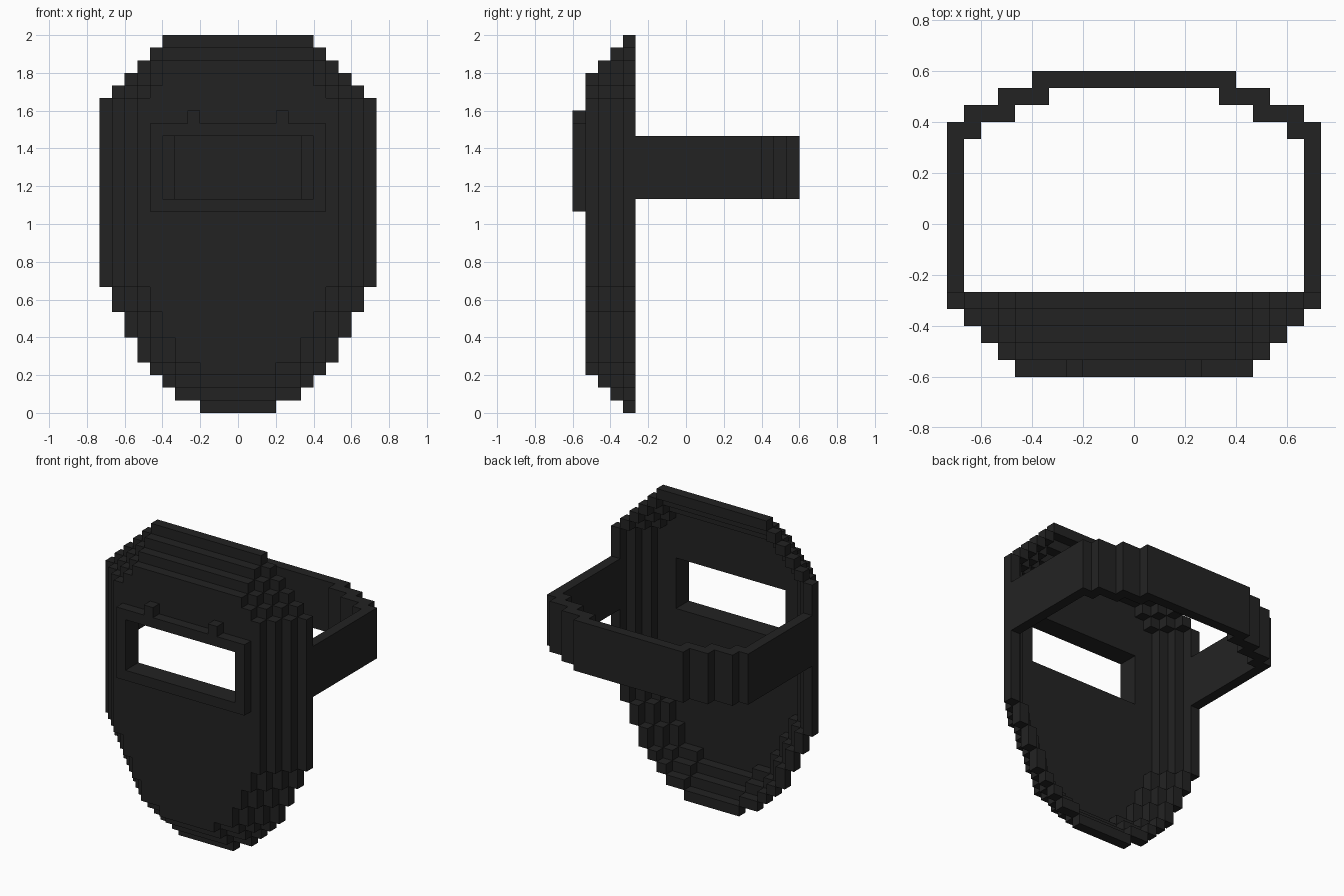
import bpy, bmesh
from mathutils import Vector

cube = bpy.data.objects.get("Cube")
if cube:
    bpy.data.objects.remove(cube, do_unlink=True)

U = 2 / 30  # one block

black = bpy.data.materials.new("charcoal black")
black.use_nodes = True
colour = (0.0165, 0.0165, 0.0165, 1)
black.diffuse_color = colour
bsdf = next(n for n in black.node_tree.nodes if n.type == 'BSDF_PRINCIPLED')
bsdf.inputs["Base Color"].default_value = colour
bsdf.inputs["Roughness"].default_value = 0.8


def finish(name, bm):
    """Turn a bmesh in block units into a flat-shaded object."""
    bmesh.ops.recalc_face_normals(bm, faces=bm.faces[:])
    bmesh.ops.scale(bm, vec=(U, U, U), verts=bm.verts[:])
    mesh = bpy.data.meshes.new(name)
    bm.to_mesh(mesh)
    bm.free()
    mesh.materials.append(black)
    obj = bpy.data.objects.new(name, mesh)
    bpy.context.scene.collection.objects.link(obj)
    return obj


def add_box(bm, lo, hi):
    lo, hi = Vector(lo), Vector(hi)
    verts = bmesh.ops.create_cube(bm, size=1)["verts"]
    bmesh.ops.scale(bm, vec=hi - lo, verts=verts)
    bmesh.ops.translate(bm, vec=(lo + hi) / 2, verts=verts)


def plate(name, loops, place, normal, a, b):
    """Extrude a flat outline (first loop) with holes (other loops) from a to b."""
    bm = bmesh.new()
    caps = [[], []]
    for loop in loops:
        ends = [[bm.verts.new(place(p, d)) for p in loop] for d in (a, b)]
        n = len(loop)
        for i in range(n):
            j = (i + 1) % n
            bm.faces.new((ends[0][i], ends[0][j], ends[1][j], ends[1][i]))
            for cap, ring in zip(caps, ends):
                cap.append(bm.edges.get((ring[i], ring[j])))
    for cap in caps:
        bmesh.ops.triangle_fill(bm, edges=cap, use_beauty=True, normal=normal)
    return finish(name, bm)


def mirrored(side):
    """Close a right-hand profile with its mirror image."""
    return side + [(-x, z) for x, z in reversed(side)]


def upright(p, d):
    return (p[0], d, p[1])


def level(p, d):
    return (p[0], p[1], d)


# Stepped outline: heights of the rows and half widths of the lower ones
HEIGHTS = [0, 1, 2, 3, 4, 6, 8, 10, 25, 26, 27, 28, 29, 30]
ROWS = list(zip(HEIGHTS, HEIGHTS[1:]))
LOWER = [3, 5, 6, 7, 8, 9, 10, 11]


def half_width(layer, row):
    """Half width of a row; each layer further forward is one step smaller."""
    if row < len(LOWER):
        return LOWER[row - layer] if row >= layer else 0
    w = 18 - row - layer
    return w if w >= 6 else 0


# Hollow stepped rim of the mask, back to front
for layer, name in enumerate(("rear_rim", "middle_rim", "front_rim")):
    bm = bmesh.new()
    back, front = -4 - layer, -5 - layer
    for row, (z0, z1) in enumerate(ROWS):
        outer, inner = half_width(layer, row), half_width(layer + 1, row)
        if outer and inner:
            add_box(bm, (inner, front, z0), (outer, back, z1))
            add_box(bm, (-outer, front, z0), (-inner, back, z1))
        elif outer:
            add_box(bm, (-outer, front, z0), (outer, back, z1))
    finish(name, bm)

# Face plate with the viewing slot
window = mirrored([(6, 17), (6, 22)])
side = []
for row, (z0, z1) in enumerate(ROWS):
    w = half_width(3, row)
    if w:
        side += [(w, z0), (w, z1)]
plate("face_plate", [mirrored(side), window], upright, (0, 1, 0), -8, -7)

# Raised window frame with two clips on its top edge
frame = mirrored([(7, 16), (7, 23), (4, 23), (4, 24), (3, 24), (3, 23)])
plate("window_frame", [frame, window], upright, (0, 1, 0), -9, -8)

# Head band with stepped rear corners
outer = [(11, -4), (11, 6), (10, 6), (10, 7), (8, 7), (8, 8), (6, 8), (6, 9)]
inner = [(10, -4), (10, 5), (9, 5), (9, 6), (7, 6), (7, 7), (5, 7), (5, 8)]
band = mirrored(outer) + [(-x, y) for x, y in inner] + inner[::-1]
plate("head_band", [band], level, (0, 0, 1), 17, 22)
